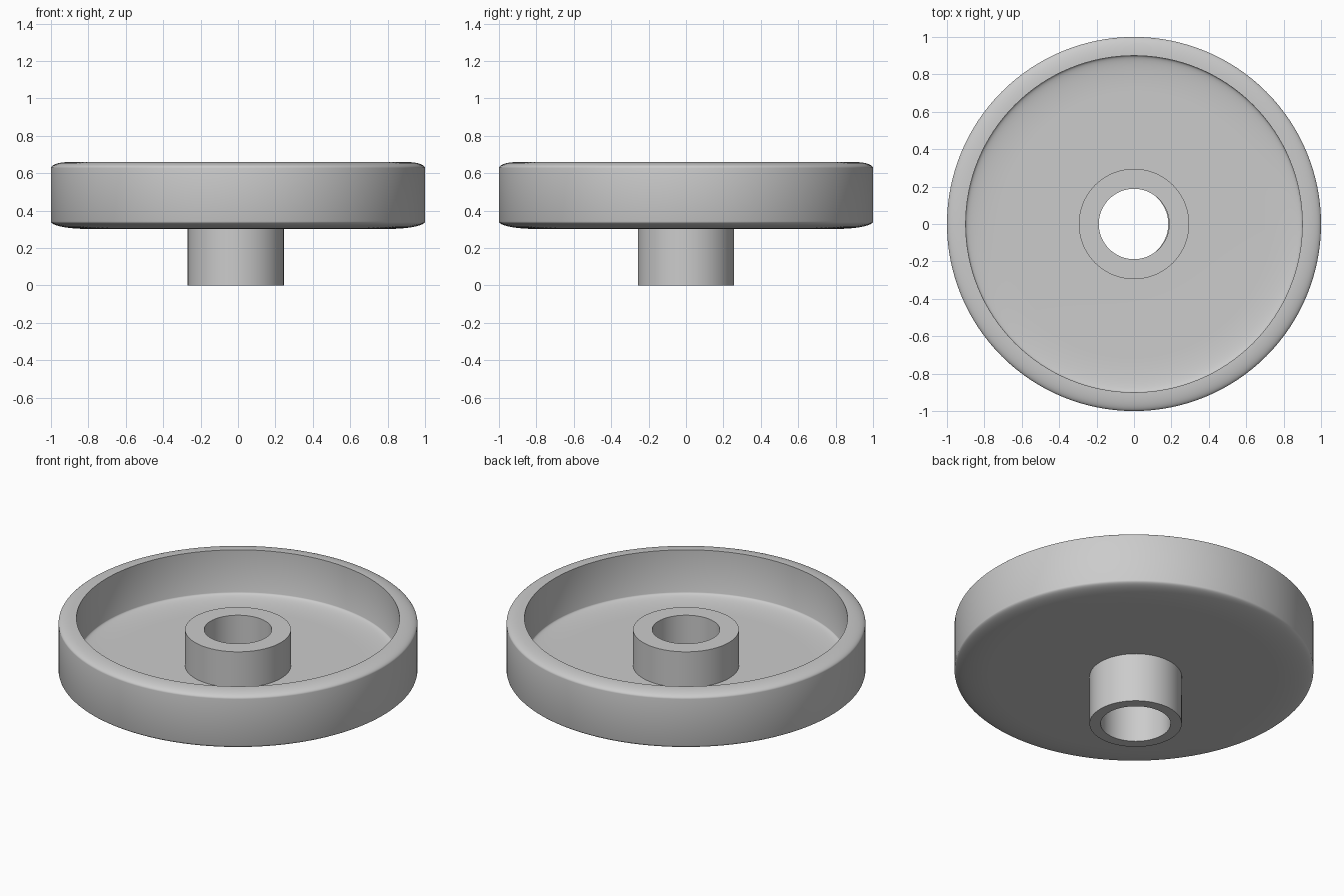
import bpy, bmesh, math

cube = bpy.data.objects.get("Cube")
if cube:
    bpy.data.objects.remove(cube, do_unlink=True)

SEGMENTS = 128

grey = bpy.data.materials.new("light grey")
grey.use_nodes = True
grey.diffuse_color = (0.6, 0.6, 0.6, 1)
grey.node_tree.nodes["Principled BSDF"].inputs["Base Color"].default_value = (0.6, 0.6, 0.6, 1)


def lathe(name, profile, x=0.0):
    """Revolve a closed (radius, z) profile around the vertical axis."""
    bm = bmesh.new()
    rings = []
    for i in range(SEGMENTS):
        a = 2 * math.pi * i / SEGMENTS
        rings.append([bm.verts.new((r * math.cos(a), r * math.sin(a), z)) for r, z in profile])
    n = len(profile)
    for i in range(SEGMENTS):
        here, there = rings[i], rings[(i + 1) % SEGMENTS]
        for j in range(n):
            k = (j + 1) % n
            bm.faces.new((here[j], there[j], there[k], here[k]))
    bmesh.ops.recalc_face_normals(bm, faces=bm.faces)
    mesh = bpy.data.meshes.new(name)
    bm.to_mesh(mesh)
    bm.free()
    mesh.materials.append(grey)
    obj = bpy.data.objects.new(name, mesh)
    obj.location.x = x
    bpy.context.collection.objects.link(obj)
    bpy.ops.object.select_all(action="DESELECT")
    obj.select_set(True)
    bpy.context.view_layer.objects.active = obj
    bpy.ops.object.shade_smooth_by_angle(angle=math.radians(35))
    return obj


def arc(r, z, width, height, start, end, steps=12):
    """Quarter ellipse around (r, z), angles in degrees."""
    angles = [math.radians(start + (end - start) * i / steps) for i in range(steps + 1)]
    return [(r + width * math.cos(a), z + height * math.sin(a)) for a in angles]


def tube(name, outer, inner, low, high, x=0.0):
    return lathe(name, [(inner, low), (outer, low), (outer, high), (inner, high)], x)


# Dish: rounded underside, outer wall, rounded rim, inner wall, curved floor
dish_profile = [(0.23, 0.302)]
dish_profile += arc(0.8, 0.342, 0.2, 0.04, -90, 0)
dish_profile += arc(0.9, 0.628, 0.1, 0.032, 0, 90)
dish_profile += arc(0.7, 0.40, 0.2, 0.03, 0, -90)
dish_profile += [(0.23, 0.37)]
lathe("dish", dish_profile)

# Hub: wide collar inside the dish, narrower stem below
tube("upper_hub", 0.295, 0.188, 0.33, 0.59)
tube("lower_stem", 0.257, 0.195, 0.0, 0.33, x=-0.012)
